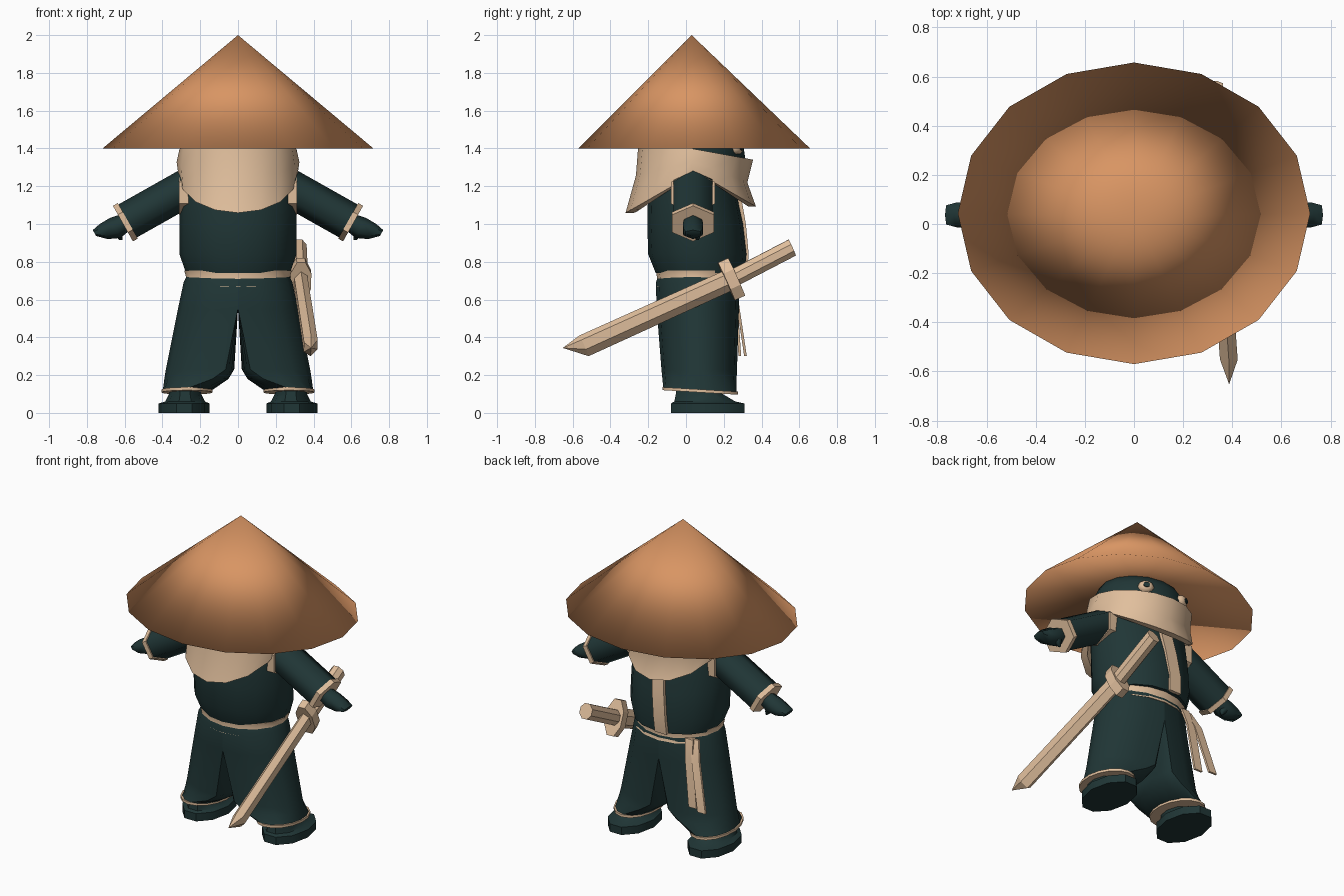
import bpy, bmesh, math
from mathutils import Vector

if "Cube" in bpy.data.objects:
    bpy.data.objects.remove(bpy.data.objects["Cube"])

V = Vector
TAU = math.tau


def material(name, rgb):
    m = bpy.data.materials.new(name)
    m.diffuse_color = (*rgb, 1)
    m.use_nodes = True
    m.node_tree.nodes["Principled BSDF"].inputs["Base Color"].default_value = m.diffuse_color
    return m


STRAW = material("straw", (0.69, 0.30, 0.125))
CLOTH = material("dark_teal_cloth", (0.0145, 0.037, 0.037))
TAN = material("tan_cloth", (0.75, 0.52, 0.335))


def loft(name, rings, mat, angle=40, closed=False):
    """Skin a stack of equal-sized rings; cap the ends or join last to first."""
    bm = bmesh.new()
    rows = [[bm.verts.new(p) for p in r] for r in rings]
    pairs = list(zip(rows, rows[1:])) + ([(rows[-1], rows[0])] if closed else [])
    n = len(rows[0])
    for a, b in pairs:
        for i in range(n):
            j = (i + 1) % n
            bm.faces.new((a[i], a[j], b[j], b[i]))
    if not closed:
        bm.faces.new(rows[0])
        bm.faces.new(rows[-1])
    bmesh.ops.recalc_face_normals(bm, faces=bm.faces)
    me = bpy.data.meshes.new(name)
    bm.to_mesh(me)
    bm.free()
    me.materials.append(mat)
    me.shade_smooth()
    me.set_sharp_from_angle(angle=math.radians(angle))
    ob = bpy.data.objects.new(name, me)
    bpy.context.collection.objects.link(ob)
    return ob


def ring(c, u, v, ru, rv, n, phase=0.0):
    return [V(c) + V(u) * ru * math.cos(TAU * i / n + phase)
            + V(v) * rv * math.sin(TAU * i / n + phase) for i in range(n)]


def flat_ring(z, rx, y0, y1, n=16, cx=0.0, phase=0.0):
    return ring((cx, (y0 + y1) / 2, z), (1, 0, 0), (0, 1, 0), rx, (y1 - y0) / 2, n, phase)


# Hat: wide cone with a shallow hollow underneath, smooth all over
bm = bmesh.new()
rim = [bm.verts.new(p) for p in flat_ring(1.4, 0.717, -0.57, 0.657)]
top, hollow = bm.verts.new((0, 0.03, 2.0)), bm.verts.new((0, 0.04, 1.55))
for i in range(16):
    a, b = rim[i], rim[(i + 1) % 16]
    bm.faces.new((a, b, top))
    bm.faces.new((b, a, hollow))
hat = bpy.data.meshes.new("straw_hat")
bm.to_mesh(hat)
bm.free()
hat.materials.append(STRAW)
hat.shade_smooth()
bpy.context.collection.objects.link(bpy.data.objects.new("straw_hat", hat))

# Torso and head
loft("torso", [flat_ring(*r) for r in (
    (0.74, 0.275, -0.16, 0.31), (0.84, 0.31, -0.20, 0.32), (1.0, 0.31, -0.205, 0.305),
    (1.2, 0.31, -0.20, 0.265), (1.31, 0.28, -0.18, 0.25))], CLOTH, 60)
loft("head", [flat_ring(*r) for r in (
    (1.25, 0.27, -0.18, 0.25), (1.34, 0.285, -0.20, 0.315), (1.44, 0.28, -0.20, 0.30),
    (1.5, 0.25, -0.17, 0.26), (1.53, 0.15, -0.08, 0.16))], CLOTH, 60)


# Scarf: wrapped band with a hanging point in front and behind
def scarf_ring(rx, y0, y1, t):
    pts = []
    for p in flat_ring(0, rx, y0, y1):
        s = (p.y - 0.055) / ((y1 - y0) / 2)
        k = abs(s)
        low = 1.275 - 0.2 * k if k < 0.72 else 1.131 - 0.055 * (k - 0.72) / 0.28
        high = 1.395 - 0.055 * s
        pts.append(V((p.x, p.y, low + (high - low) * t)))
    return pts


loft("scarf", [scarf_ring(*r) for r in (
    (0.315, -0.32, 0.37, 0), (0.325, -0.265, 0.325, 0.5), (0.31, -0.25, 0.355, 1),
    (0.275, -0.19, 0.305, 1), (0.28, -0.22, 0.28, 0.5), (0.29, -0.27, 0.33, 0))],
    TAN, 50, closed=True)

# Belt, dipping at the back and front
belt = []
for z, rx, y0, y1, dip in ((0.755, 0.285, -0.16, 0.29, 0), (0.71, 0.272, -0.15, 0.277, 0.015),
                           (0.69, 0.285, -0.16, 0.285, 0.02)):
    r = flat_ring(z, rx, y0, y1)
    for p in r:
        p.z -= dip * abs(p.y - 0.06) / 0.21
    belt.append(r)
loft("belt", belt, TAN, 50)


def ribbon(name, path, w, t, mat):
    """Thin strip across x, following a path."""
    loft(name, [[V(p) + V((sx * w, sy * t, 0)) for sx, sy in
                 ((-1, -1), (1, -1), (1, 1), (-1, 1))] for p in path], mat, 30)


ribbon("chest_strap", [(-0.045, 0.313, 0.74), (-0.04, 0.322, 0.84), (-0.02, 0.307, 1.0),
                       (0.005, 0.272, 1.2)], 0.042, 0.01, TAN)
ribbon("belt_tail_inner", [(-0.19, 0.235, 0.71), (-0.21, 0.265, 0.6), (-0.25, 0.285, 0.3)],
       0.028, 0.007, TAN)
ribbon("belt_tail_outer", [(-0.22, 0.22, 0.71), (-0.26, 0.27, 0.6), (-0.335, 0.315, 0.3)],
       0.028, 0.007, TAN)


# Trouser legs: D-shaped at the hip, oval at the hem
def leg_ring(s, z, xi, xo, w, y0, y1, tilt=0.0):
    pts = []
    for i in range(16):
        a = TAU * i / 16
        c = math.cos(a)
        d = xi + max(c, 0) * (xo - xi)
        o = (xi + xo) / 2 + c * (xo - xi) / 2
        y = (y0 + y1) / 2 + math.sin(a) * (y1 - y0) / 2
        pts.append(V((s * (d + (o - d) * w), y, z - tilt * (y + 0.12))))
    return pts


UP = V((0, 0, 1))
for s, side in ((1, "right"), (-1, "left")):
    loft(side + "_trouser", [leg_ring(s, *r) for r in (
        (0.73, 0, 0.27, 0, -0.145, 0.27), (0.69, 0, 0.288, 0, -0.16, 0.28),
        (0.55, 0, 0.318, 0, -0.155, 0.28), (0.23, 0.02, 0.382, 0.25, -0.13, 0.27),
        (0.18, 0.05, 0.39, 0.5, -0.125, 0.268),
        (0.13, 0.14, 0.398, 1, -0.12, 0.267, 0.06))], CLOTH, 50)
    loft(side + "_hem", [leg_ring(s, z, 0.135, 0.405, 1, -0.125, 0.275, 0.06)
                         for z in (0.136, 0.12)], TAN)
    # Foot with sole, instep and ankle
    loft(side + "_foot", [flat_ring(z, rx, y0, y1, 10, s * cx) for z, rx, y0, y1, cx in (
        (0, 0.135, -0.09, 0.32, 0.285), (0.05, 0.135, -0.09, 0.32, 0.285),
        (0.06, 0.105, -0.07, 0.27, 0.28), (0.10, 0.085, -0.06, 0.2, 0.28),
        (0.17, 0.085, -0.05, 0.17, 0.28))], CLOTH, 45)

    # Arm: six-sided sleeve, cuff and armhole trims
    d = V((s * 0.87, 0, -0.49)).normalized()
    across, up = V((0, 1, 0)), V((s * 0.49, 0, 0.87)).normalized()
    root = V((s * 0.32, 0.037, 1.165))

    def arm_ring(t, ru, rv, drop=0.0, n=6):
        return ring(root + d * t - UP * drop, across, up, ru, rv, n, math.pi / 2)

    loft(side + "_sleeve", [arm_ring(-0.08, 0.118, 0.1), arm_ring(0.31, 0.118, 0.1)], CLOTH, 65)
    loft(side + "_cuff", [arm_ring(t, 0.127, 0.108) for t in (0.302, 0.332)], TAN, 30)
    loft(side + "_armhole_trim", [ring((s * x, 0.037, 1.165), across, UP, 0.135, 0.115, 6,
                                       math.pi / 2) for x in (0.25, 0.313)], TAN, 30)
    loft(side + "_hand", [arm_ring(0.3, 0.05, 0.045), arm_ring(0.38, 0.062, 0.06),
                          arm_ring(0.45, 0.058, 0.045, -0.015),
                          arm_ring(0.505, 0.045, 0.018, -0.035)], CLOTH, 65)
    loft(side + "_thumb", [ring((s * x, 0.06, z), (1, 0, 0), across, r, r, 6) for x, z, r in
                           ((0.65, 0.98, 0.03), (0.635, 0.945, 0.025), (0.62, 0.915, 0.008))],
         CLOTH, 65)

    # Eye: flattened ball with a dark pupil set on it
    out = V((s * 0.5, 0.87, 0)).normalized()
    tang = out.cross(UP)
    eye = V((s * 0.135, 0.268, 1.405))
    for name, mat, size, prof in (
            ("_eye", TAN, 0.05, ((-0.01, 1), (0.015, 0.9), (0.028, 0.55), (0.033, 0.15))),
            ("_pupil", CLOTH, 0.02, ((0.028, 1), (0.036, 1)))):
        loft(side + name, [ring(eye + out * o, tang, UP, size * k, size * k * 0.8, 10)
                           for o, k in prof], mat, 60)

# Sword slung at the hip
guard, end, tip = V((0.33, 0.24, 0.708)), V((0.385, -0.54, 0.355)), V((0.387, -0.65, 0.344))
pommel = V((0.322, 0.562, 0.875))
axis = (guard - end).normalized()
side_dir = axis.cross(UP).normalized()
edge = side_dir.cross(axis).normalized()


def blade_ring(c, k):
    return [c + side_dir * x * k + edge * y * k for x, y in
            ((0.0, 0.06), (0.036, 0.035), (0.036, -0.02), (0.0, -0.06),
             (-0.036, -0.035), (-0.036, 0.02))]


loft("sword_blade", [blade_ring(guard, 0.95), blade_ring(end, 1), blade_ring(tip, 0.02)], TAN, 20)
loft("sword_guard", [ring(guard + axis * t, side_dir, edge, 0.06, 0.118, 8, math.pi / 8)
                     for t in (-0.03, 0.03)], TAN, 20)
loft("sword_grip", [ring(c, side_dir, edge, 0.044, 0.05, 8, math.pi / 8)
                    for c in (guard, pommel)], TAN, 20)
